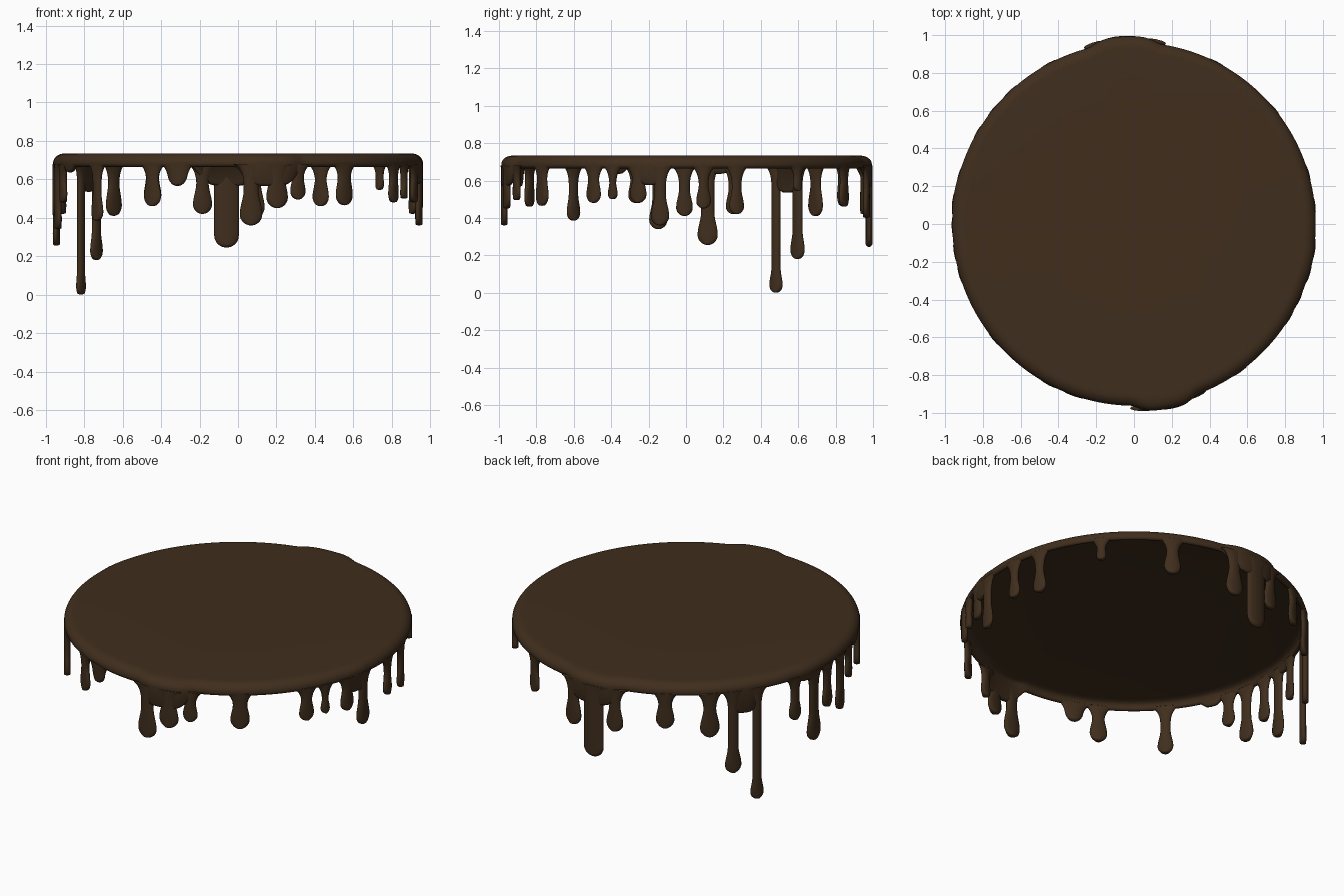
import bpy, bmesh, math
from math import sin, cos, pi, sqrt, radians

if "Cube" in bpy.data.objects:
    bpy.data.objects.remove(bpy.data.objects["Cube"])

mat = bpy.data.materials.new("dark_glaze")
mat.diffuse_color = (0.05, 0.027, 0.012, 1)
mat.use_nodes = True
mat.node_tree.nodes["Principled BSDF"].inputs["Base Color"].default_value = mat.diffuse_color

# merged drip groups: centre angle, half width (deg), extra drop of the skirt, outward bump
GROUPS = [(93, 12, 0.10, 0.032), (-80, 11, 0.10, 0.032), (145, 6.5, 0.13, 0.0),
          (-11.5, 6, 0.09, 0.004), (-157, 4, 0.03, 0.0), (171, 7, 0.03, 0.004)]


def group_at(deg):
    drop = bump = 0.0
    for a, hw, d, b in GROUPS:
        q = abs((deg - a + 180) % 360 - 180) / hw
        if q < 1:
            w = (1 - q ** 4) ** 2
            drop, bump = max(drop, d * w), max(bump, b * w)
    return drop, bump


def finish(name, bm):
    bmesh.ops.recalc_face_normals(bm, faces=bm.faces[:])
    me = bpy.data.meshes.new(name)
    bm.to_mesh(me)
    bm.free()
    for p in me.polygons:
        p.use_smooth = True
    me.materials.append(mat)
    ob = bpy.data.objects.new(name, me)
    bpy.context.collection.objects.link(ob)


def bridge(bm, rows):
    for r0, r1 in zip(rows, rows[1:]):
        n = len(r0)
        for i in range(n):
            j = (i + 1) % n
            bm.faces.new((r0[i], r0[j], r1[j], r1[i]))


# glaze disc with rounded rim and a short hanging skirt
TOP, UNDER, N = 0.735, 0.71, 360
outer = [(0.45, TOP), (0.86, TOP), (0.89, TOP - 0.001)]
for k in range(1, 9):
    a = k / 8 * pi / 2
    outer.append((0.90 + 0.062 * sin(a), TOP - 0.05 + 0.05 * cos(a)))
lower = [(0.948 + 0.014 * cos(k * pi / 4), 0.015 - 0.015 * sin(k * pi / 4)) for k in range(5)]
inner = [(0.93, 0.694), (0.915, 0.704), (0.89, UNDER), (0.45, UNDER)]
bm = bmesh.new()
rows = [[] for _ in range(len(outer) + len(lower) + len(inner))]
for i in range(N):
    deg = i * 360 / N
    a = radians(deg)
    drop, bump = group_at(deg)
    zb = 0.665 - drop
    pts = outer + [(r, zb + dz) for r, dz in lower] + inner
    for row, (r, z) in zip(rows, pts):
        r += bump * max(0, min(1, (r - 0.86) / 0.08))
        row.append(bm.verts.new((r * cos(a), r * sin(a), z)))
bridge(bm, rows)
for row, z in ((rows[0], TOP), (rows[-1], UNDER)):
    c = bm.verts.new((0, 0, z))
    for i in range(N):
        bm.faces.new((row[i], row[(i + 1) % N], c))
finish("glaze_top", bm)

# drips around the rim, by side: angle (deg), lowest z, bulb half width
BACK = [(39, .545, .028), (63, .46, .048), (85, .40, .054), (93.5, .245, .063),
        (101, .42, .05), (118, .465, .052), (133, .41, .055)]
LEFT = [(141, .18, .048), (149.5, 0, .041), (164.5, .42, .042), (173, .255, .055),
        (-179.5, .41, .045), (-171, .34, .05), (-163.5, .48, .042), (-140.6, .385, .045)]
FRONT = [(-118, .46, .05), (-109.4, .565, .05), (-86, .36, .058), (-78, .45, .056),
         (-71, .495, .042), (-54.3, .465, .054)]
RIGHT = [(-31.4, .48, .045), (-24.4, .50, .028), (-15.6, .48, .046), (-8.4, .36, .05),
         (5.7, .45, .04), (16.6, .42, .042)]
STRAIGHT = (93.5, -109.4)           # drips without a narrow neck


def half_width(z, zb, bulb, neck):
    s = z - zb
    if s < bulb:
        w = sqrt(max(0, bulb ** 2 - (bulb - s) ** 2))
    else:
        t = min(1, (s - bulb) / (2.2 * bulb))
        w = bulb + (neck - bulb) * t * t * (3 - 2 * t)
    q = (z - 0.575) / 0.10          # arched shoulder into the skirt
    if q > 0:
        w += 0.05 * (1 - sqrt(max(0, 1 - min(q, 1) ** 2)))
    return w


ROWS, RING = 30, 16


def add_drip(name, deg, zb, bulb):
    neck = bulb if deg in STRAIGHT else 0.65 * bulb
    a0 = radians(deg)
    mid = 0.948 + group_at(deg)[1]
    bm = bmesh.new()
    rows = []
    for k in range(ROWS):
        t = 0.5 - 0.5 * cos(pi * (k + 0.5) / ROWS)
        z = zb + (0.68 - zb) * t
        w = half_width(z, zb, bulb, neck)
        depth = 0.018 * min(1, w / (0.6 * neck))
        row = []
        for i in range(RING):
            p = 2 * pi * i / RING
            r = mid + depth * sin(p)
            a = a0 + w * cos(p) / 0.96
            row.append(bm.verts.new((r * cos(a), r * sin(a), z)))
        rows.append(row)
    bridge(bm, rows)
    tip = bm.verts.new((mid * cos(a0), mid * sin(a0), zb))
    for i in range(RING):
        bm.faces.new((rows[0][i], rows[0][(i + 1) % RING], tip))
    bm.faces.new(rows[-1])
    finish(name, bm)


for side, drips in (("back", BACK), ("left", LEFT), ("front", FRONT), ("right", RIGHT)):
    for n, (deg, zb, bulb) in enumerate(drips, 1):
        add_drip("%s_drip_%d" % (side, n), deg, zb, bulb)
